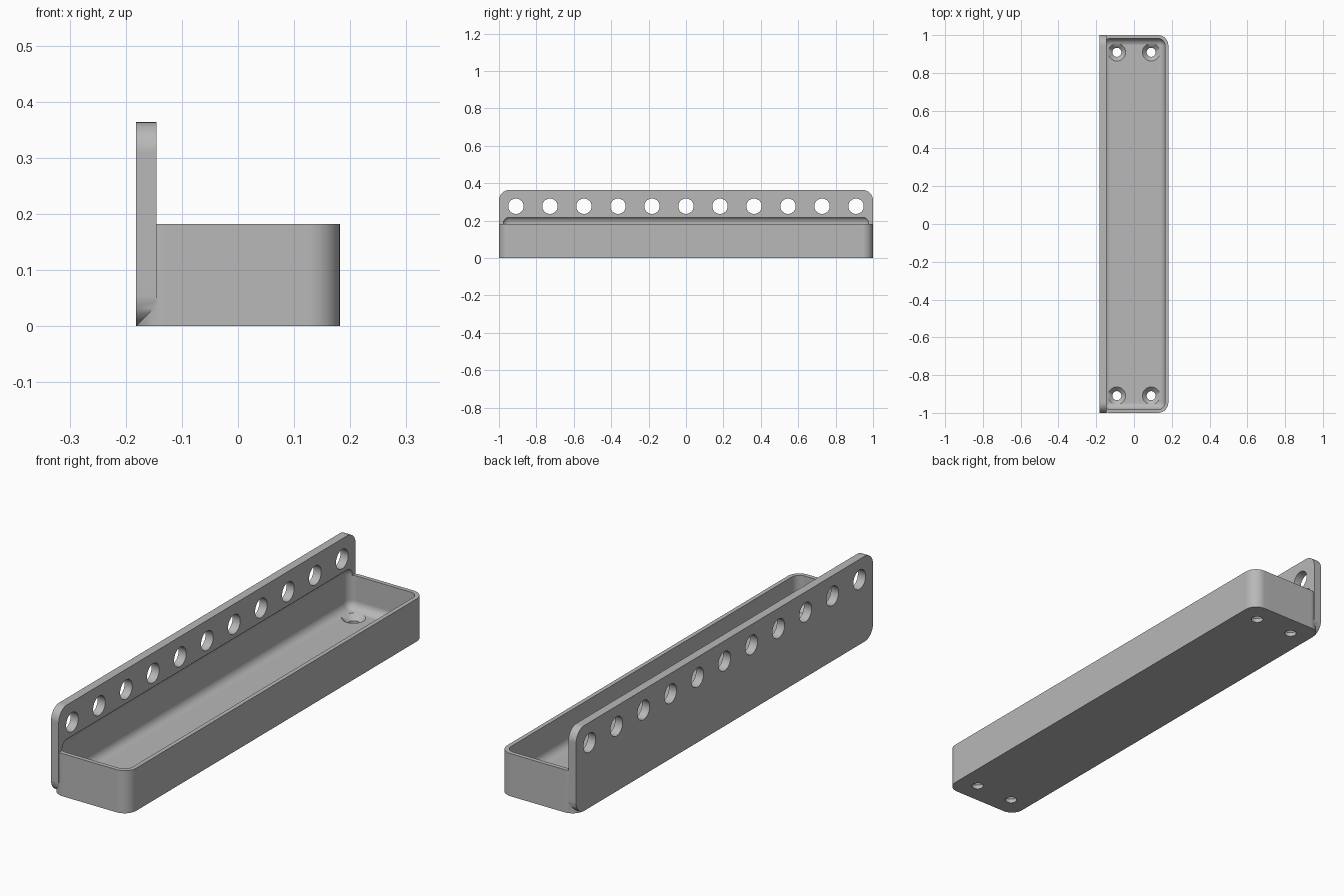
import bpy
import bmesh
from mathutils import Matrix, Vector

if "Cube" in bpy.data.objects:
    bpy.data.objects.remove(bpy.data.objects["Cube"], do_unlink=True)

U = 2 / 11            # hole pitch
HALF = U              # half depth in x
THICK = 0.2 * U       # plate thickness
WALL = 0.1 * U        # tray wall thickness
FLOOR = 0.04          # top of the tray floor
ROUND = 0.3 * U       # outer corner radius

grey = bpy.data.materials.new("plain grey")
grey.use_nodes = True
color = (0.48, 0.48, 0.48, 1)
grey.diffuse_color = color
grey.node_tree.nodes["Principled BSDF"].inputs["Base Color"].default_value = color


def make_object(name, bm):
    bmesh.ops.recalc_face_normals(bm, faces=bm.faces)
    mesh = bpy.data.meshes.new(name)
    bm.to_mesh(mesh)
    bm.free()
    mesh.materials.append(grey)
    obj = bpy.data.objects.new(name, mesh)
    bpy.context.collection.objects.link(obj)
    return obj


def rounded_box(name, low, high, radius, axis=None):
    """Box with edges along one axis rounded, or every edge if axis is None."""
    low, high = Vector(low), Vector(high)
    bm = bmesh.new()
    bmesh.ops.create_cube(bm, size=1)
    for v in bm.verts:
        v.co = Vector([(c + 0.5) * (h - l) + l for c, l, h in zip(v.co, low, high)])
    edges = [e for e in bm.edges if axis is None
             or abs((e.verts[0].co - e.verts[1].co).normalized()[axis]) > 0.9]
    bmesh.ops.bevel(bm, geom=edges, offset=radius, segments=8, profile=0.5,
                    affect='EDGES', clamp_overlap=True)
    return make_object(name, bm)


def add_cone(bm, center, r1, r2, depth, axis='Z'):
    turn = Matrix.Rotation(1.5707963, 4, 'Y') if axis == 'X' else Matrix()
    bmesh.ops.create_cone(bm, cap_ends=True, segments=40, radius1=r1, radius2=r2,
                          depth=depth, matrix=Matrix.Translation(center) @ turn)


def combine(target, other, operation):
    mod = target.modifiers.new(operation.lower(), 'BOOLEAN')
    mod.operation = operation
    mod.solver = 'EXACT'
    mod.object = other
    bpy.context.view_layer.objects.active = target
    bpy.ops.object.modifier_apply(modifier=mod.name)
    bpy.data.objects.remove(other, do_unlink=True)


# Tray body with rounded upright corners, joined to the tall mounting plate
tray = rounded_box("tray_with_plate", (-HALF, -1, 0), (HALF, 1, U), ROUND, axis=2)
plate = rounded_box("plate", (-HALF, -1, 0), (THICK - HALF, 1, 2 * U), ROUND, axis=0)
combine(tray, plate, 'UNION')

# Hollow with soft edges, biting slightly into the plate
hollow = rounded_box("hollow", (WALL - HALF, WALL - 1, FLOOR),
                     (HALF - WALL, 1 - WALL, 0.223), THICK)
combine(tray, hollow, 'DIFFERENCE')

# Row of holes through the plate
bm = bmesh.new()
for i in range(-5, 6):
    add_cone(bm, (THICK / 2 - HALF, i * U, 0.277), 0.041, 0.041, 0.1, 'X')
combine(tray, make_object("plate_holes", bm), 'DIFFERENCE')

# Countersunk screw holes in the floor corners
bores, sinks = bmesh.new(), bmesh.new()
for x in (-U / 2, U / 2):
    for y in (-5 * U, 5 * U):
        add_cone(bores, (x, y, 0), 0.024, 0.024, 0.2)
        add_cone(sinks, (x, y, FLOOR - 0.009), 0.0235, 0.0515, 0.028)
combine(tray, make_object("bores", bores), 'DIFFERENCE')
combine(tray, make_object("sinks", sinks), 'DIFFERENCE')

# Smooth fillets, crisp edges
bpy.ops.object.select_all(action='DESELECT')
tray.select_set(True)
bpy.context.view_layer.objects.active = tray
bpy.ops.object.shade_smooth_by_angle()
normals = tray.modifiers.new("even_normals", 'WEIGHTED_NORMAL')
normals.keep_sharp = True
